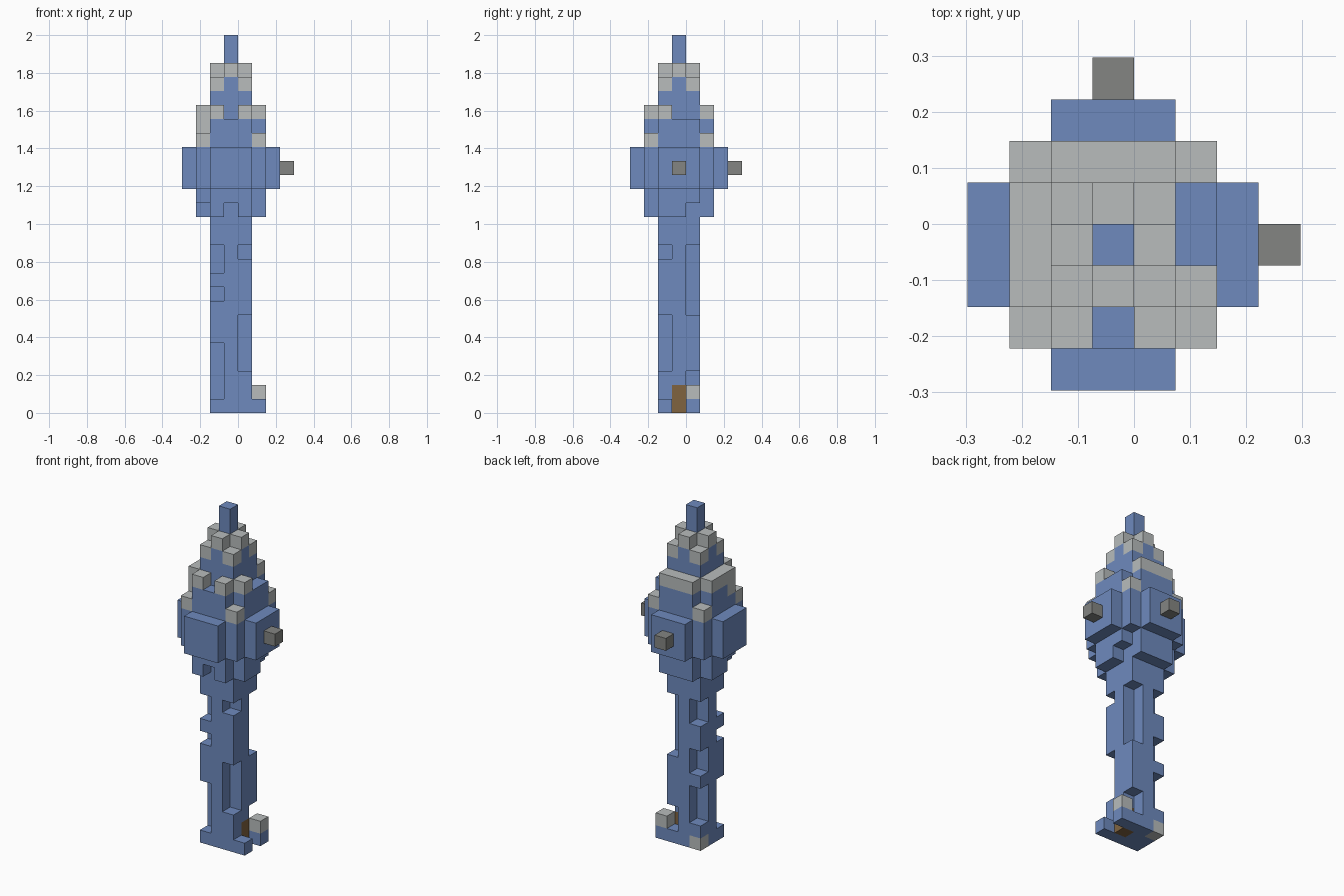
import bpy, bmesh
from mathutils import Vector

if "Cube" in bpy.data.objects:
    bpy.data.objects.remove(bpy.data.objects["Cube"])

V = 2 / 27                      # cube size; cells run 0..7 in x and y, 0..26 in z


def material(name, rgb):
    m = bpy.data.materials.new(name)
    m.diffuse_color = (*rgb, 1)
    m.use_nodes = True
    m.node_tree.nodes["Principled BSDF"].inputs["Base Color"].default_value = m.diffuse_color
    return m


MATS = [material("blue", (0.156, 0.255, 0.515)),
        material("pale grey", (0.48, 0.505, 0.505)),
        material("dark grey", (0.23, 0.235, 0.223)),
        material("brown", (0.216, 0.127, 0.051))]
BLUE, PALE, DARK, BROWN = range(4)
cells = {}                      # (x, y, z) -> (part, colour)


def fill(part, xs, ys, zs, colour=BLUE):
    """Fill an inclusive box of cells."""
    for x in range(xs[0], xs[1] + 1):
        for y in range(ys[0], ys[1] + 1):
            for z in range(zs[0], zs[1] + 1):
                cells[x, y, z] = (part, colour)


def carve(x, y, *spans):
    """Remove cells from a vertical edge."""
    for a, b in spans:
        for z in range(a, b + 1):
            cells.pop((x, y, z), None)


# Shaft with weathered corners
fill("shaft", (2, 4), (2, 4), (0, 13))
carve(2, 2, (1, 4), (8, 8), (10, 11))
carve(4, 2, (3, 6), (11, 11))
carve(4, 4, (1, 2), (7, 11))
carve(2, 4, (2, 4), (6, 7), (10, 11))
fill("shaft", (2, 2), (4, 4), (0, 0), PALE)

# Doorway: door and two posts
fill("door", (4, 4), (3, 3), (0, 1), BROWN)
fill("door_post", (5, 5), (2, 2), (0, 0))
fill("door_post", (5, 5), (4, 4), (0, 0))
fill("door_post", (5, 5), (4, 4), (1, 1), PALE)

# Collar under the head, cross shaped with chipped lower edge
fill("collar", (1, 5), (2, 4), (14, 15))
fill("collar", (2, 4), (1, 5), (14, 15))
for x, y in ((3, 1), (5, 4), (1, 2)):
    carve(x, y, (14, 14))

# Head block, its four side plates and corner caps
fill("head", (1, 5), (1, 5), (16, 18))
for p in (0, 6):
    fill("side_plate", (p, p), (2, 4), (16, 18))
    fill("side_plate", (2, 4), (p, p), (16, 18))
for x in (1, 5):
    for y in (1, 5):
        fill("corner_cap", (x, x), (y, y), (19, 19), PALE)
fill("right_knob", (7, 7), (3, 3), (17, 17), DARK)
fill("back_knob", (3, 3), (7, 7), (17, 17), DARK)

# Lower roof with a broken pale rim
fill("lower_roof", (1, 5), (2, 4), (19, 20))
fill("lower_roof", (2, 4), (1, 5), (19, 20))
fill("lower_roof", (2, 4), (2, 4), (21, 21))
fill("roof_rim", (2, 4), (5, 5), (21, 21), PALE)
fill("roof_rim", (1, 1), (2, 4), (21, 21), PALE)
fill("roof_rim", (1, 1), (2, 2), (20, 20), PALE)
for x, y in ((2, 1), (4, 1), (5, 2)):
    fill("roof_rim", (x, x), (y, y), (21, 21), PALE)

# Upper roof with pale corners and cross shaped top
fill("upper_roof", (2, 4), (2, 4), (22, 23))
for x in (2, 4):
    for y in (2, 4):
        fill("upper_roof", (x, x), (y, y), (23, 23), PALE)
fill("roof_top", (2, 4), (3, 3), (24, 24), PALE)
fill("roof_top", (3, 3), (2, 4), (24, 24), PALE)

# Spire
fill("spire", (3, 3), (3, 3), (25, 26))


def build(part):
    """Skin the exposed sides of one part and merge flat areas."""
    bm = bmesh.new()
    for cell, (owner, colour) in cells.items():
        if owner != part:
            continue
        mid = Vector(cell) + Vector((0.5, 0.5, 0.5))
        for axis in range(3):
            for sign in (-1, 1):
                n = Vector((0, 0, 0))
                n[axis] = sign
                if tuple(int(c) for c in Vector(cell) + n) in cells:
                    continue
                u, w = Vector((0, 0, 0)), Vector((0, 0, 0))
                u[(axis + 1) % 3] = 0.5
                w[(axis + 2) % 3] = 0.5 * sign
                c = mid + n * 0.5
                corners = (c - u - w, c + u - w, c + u + w, c - u + w)
                f = bm.faces.new([bm.verts.new((p - Vector((4, 4, 0))) * V)
                                  for p in corners])
                f.material_index = colour
    bmesh.ops.remove_doubles(bm, verts=bm.verts, dist=V * 0.01)
    bmesh.ops.dissolve_limit(bm, angle_limit=0.01, verts=bm.verts,
                             edges=bm.edges, delimit={'MATERIAL'})
    mesh = bpy.data.meshes.new(part)
    bm.to_mesh(mesh)
    bm.free()
    for m in MATS:
        mesh.materials.append(m)
    bpy.context.collection.objects.link(bpy.data.objects.new(part, mesh))


for part in sorted({p for p, _ in cells.values()}):
    build(part)
